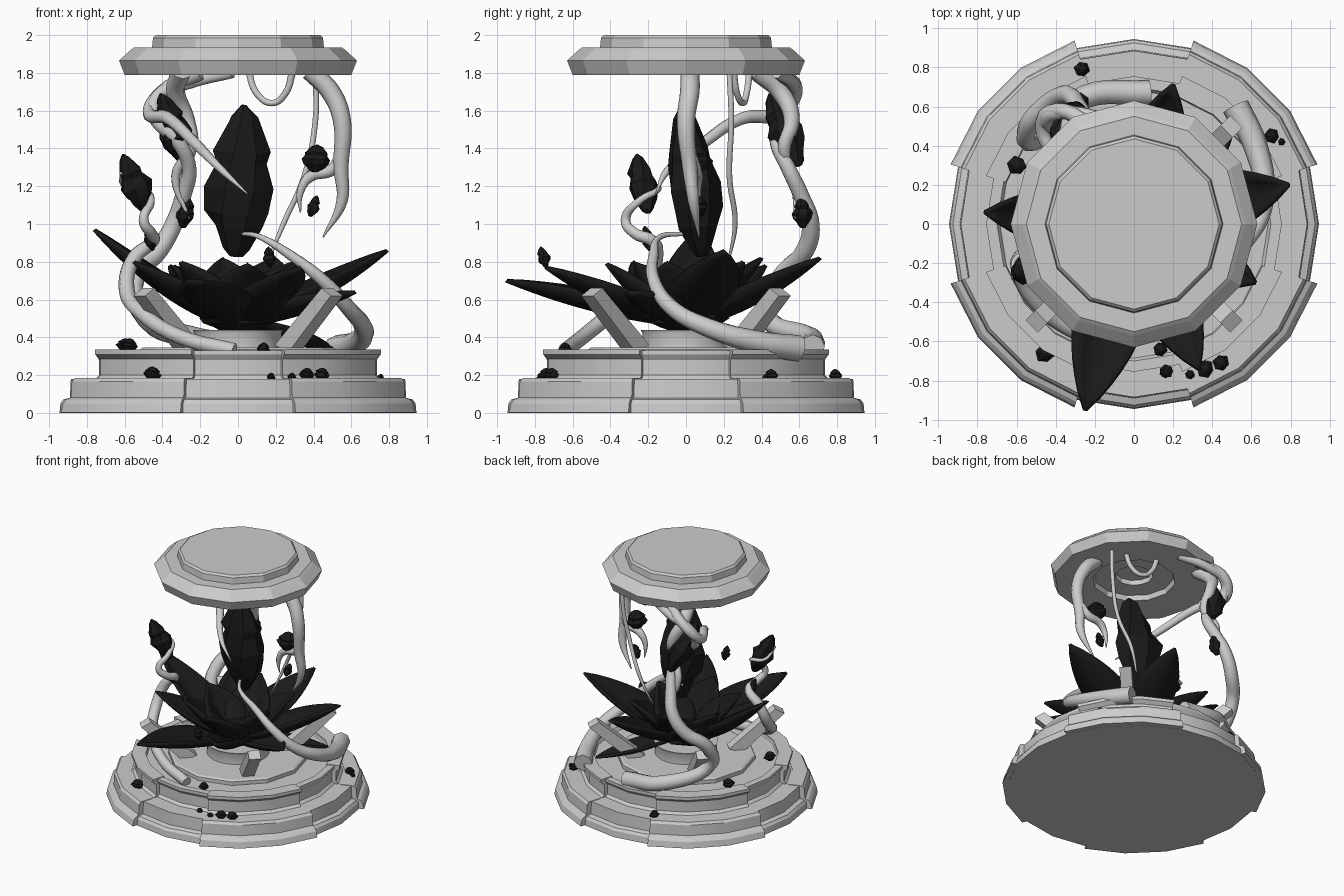
import bpy, bmesh, math, random
from mathutils import Vector

random.seed(4)
black = bpy.data.materials.new("black")
black.diffuse_color = (0.01, 0.01, 0.01, 1)


def ring_mesh(name, rings, closed=True, caps=True, mat=None, smooth=None):
    """Bridge successive rings of points into one mesh object."""
    bm = bmesh.new()
    vs = [[bm.verts.new(p) for p in r] for r in rings]
    for a, b in zip(vs, vs[1:]):
        n = len(a)
        for i in range(n if closed else n - 1):
            j = (i + 1) % n
            bm.faces.new((a[i], a[j], b[j], b[i]))
    if caps:
        bm.faces.new(vs[0])
        bm.faces.new(vs[-1])
    bmesh.ops.recalc_face_normals(bm, faces=bm.faces)
    me = bpy.data.meshes.new(name)
    bm.to_mesh(me)
    bm.free()
    ob = bpy.data.objects.new(name, me)
    bpy.context.collection.objects.link(ob)
    if mat:
        me.materials.append(mat)
    if smooth:
        bpy.ops.object.select_all(action='DESELECT')
        ob.select_set(True)
        bpy.context.view_layer.objects.active = ob
        bpy.ops.object.shade_smooth_by_angle(angle=math.radians(smooth))
    return ob


def polar(r, deg, z):
    a = math.radians(deg)
    return (r * math.cos(a), r * math.sin(a), z)


def lathe(name, profile, n, smooth=None):
    return ring_mesh(name, [[polar(r, 360 * i / n, z) for i in range(n)] for r, z in profile],
                     smooth=smooth)


def block(name, section, a0, a1, steps):
    """Sweep a closed section through part of a turn."""
    ring_mesh(name, [[polar(r, a0 + (a1 - a0) * i / steps, z) for r, z in section]
                     for i in range(steps + 1)], smooth=25)


def vine(name, *pts):
    """Tapered tube; each point is x, y, z, radius."""
    cu = bpy.data.curves.new(name, 'CURVE')
    cu.dimensions = '3D'
    cu.bevel_depth = 1
    cu.bevel_resolution = 2
    cu.resolution_u = 6
    cu.use_fill_caps = True
    sp = cu.splines.new('BEZIER')
    sp.bezier_points.add(len(pts) - 1)
    for bp, p in zip(sp.bezier_points, pts):
        bp.co, bp.radius = p[:3], p[3]
        bp.handle_left_type = bp.handle_right_type = 'AUTO'
    ob = bpy.data.objects.new(name, cu)
    bpy.context.collection.objects.link(ob)
    bpy.ops.object.select_all(action='DESELECT')
    ob.select_set(True)
    bpy.context.view_layer.objects.active = ob
    bpy.ops.object.convert(target='MESH')
    bpy.ops.object.shade_smooth()


GEM = ((0, .2), (.05, .36), (.2, .66), (.3, .85), (.46, 1), (.62, .74), (.7, .78), (.92, .36), (1, .06))


def gem(name, a, b, r, flat=1.0, sides=7):
    """Faceted rough crystal between two points."""
    a, b = Vector(a), Vector(b)
    q = (b - a).to_track_quat('Z', 'Y')
    rings = []
    for t, f in GEM:
        ring = []
        for i in range(sides):
            k = r * f * random.uniform(.86, 1.1)
            x, y, _ = polar(k, 360 * i / sides + t * 40, 0)
            off = q @ Vector((x, y, 0))
            off.y *= flat
            ring.append(a.lerp(b, t) + off)
        rings.append(ring)
    ring_mesh(name, rings, mat=black)


def petal(name, tip, width=.32, base_z=.47, sag=.55, r0=.08):
    """Cupped pointed leaf, swept from the heart of the flower to its tip."""
    tip = Vector(tip)
    out = Vector((tip.x, tip.y, 0)).normalized()
    side = Vector((-out.y, out.x, 0))
    p0 = out * r0 + Vector((0, 0, base_z))
    p1 = p0.lerp(tip, .5)
    p1.z = p0.z + (tip.z - p0.z) * (.5 - sag * .5)
    rows = []
    for i in range(13):
        t = i / 12
        c = p0 * (1 - t) ** 2 + p1 * 2 * t * (1 - t) + tip * t * t
        tan = ((p1 - p0) * (1 - t) + (tip - p1) * t).normalized()
        up = tan.cross(side)
        if up.z < 0:
            up = -up
        w = width / 2 * max(.02, math.sin(math.pi * (.12 + .88 * t)) ** .8)
        rows.append([c + side * w * u + up * w * .5 * u * u for u in (-1, -.6, -.25, 0, .25, .6, 1)])
    ob = ring_mesh(name, rows, closed=False, caps=False, mat=black, smooth=60)
    m = ob.modifiers.new("thickness", 'SOLIDIFY')
    m.thickness, m.offset = .022, 0


# stepped base with four raised diagonal segments
lathe("base", [(.945, 0), (.94, .05), (.925, .07), (.89, .08), (.885, .18), (.755, .18), (.735, .2),
               (.735, .28), (.755, .31), (.755, .33), (.70, .33), (.685, .305), (.3, .305)], 20, 25)
for i in range(4):
    a = 18 + 90 * i
    block("lower_segment", [(.8, .002), (.985, .002), (.975, .05), (.955, .072), (.93, .082),
                            (.925, .165), (.91, .184), (.8, .184)], a, a + 54, 3)
    block("upper_segment", [(.69, .182), (.785, .182), (.765, .2), (.765, .285), (.795, .31),
                            (.795, .335), (.69, .335)], a, a + 54, 3)
lathe("inner_disc", [(.52, .30), (.52, .335), (.505, .345), (.1, .345)], 12)
lathe("pedestal", [(.235, .34), (.23, .42), (.24, .44), (.05, .44)], 24, 30)

# slanted support beams
for i in range(4):
    a = 45 + 90 * i
    o, s = Vector(polar(1, a, 0)), Vector(polar(.045, a + 90, 0))
    ring_mesh("support_beam", [[o * (r - d) + s * k + Vector((0, 0, z + e)) for k, d, e in
                                ((-1, 0, 0), (1, 0, 0), (1, dd, .04), (-1, dd, .04))]
                               for r, z, dd in ((.42, .32, .1), (.74, .62, .07))])

# twelve-sided cap with recessed underside
lathe("cap", [(.04, 1.87), (.14, 1.87), (.14, 1.83), (.3, 1.83), (.31, 1.79), (.6, 1.79), (.63, 1.865),
              (.57, 1.92), (.55, 1.935), (.455, 1.935), (.45, 1.985), (.435, 2.0), (.1, 2.0)], 12)

# lotus petals
for i, (x, y, z, w) in enumerate([
        (-.76, .06, .97, .32), (.79, .2, .86, .36), (-.25, -.95, .70, .36), (.2, .71, .82, .34),
        (.33, -.74, .77, .32), (.62, -.3, .64, .30), (-.55, -.28, .80, .3), (-.36, .42, .78, .3)]):
    petal("outer_petal", (x, y, z), w)
for x, y, z in ((-.3, -.28, .80), (.05, -.42, .79), (.32, -.1, .80), (.3, .3, .80), (-.08, .4, .82), (-.34, .1, .78)):
    petal("inner_petal", (x, y, z), .34, .46, .4)
petal("drooping_petal", (.5, .46, .34), .2, .47, -.8)
gem("flower_heart", (0, 0, .42), (0, 0, .6), .22)

# hanging crystals
gem("large_crystal", (-.01, .09, .83), (.03, -.02, 1.63), .205, .75)
for a, b, r in (((-.27, .6, 1.31), (-.41, .44, 1.69), .095),
                ((-.48, -.2, 1.06), (-.61, -.26, 1.37), .085),
                ((.41, .05, 1.27), (.42, .06, 1.42), .085),
                ((.38, .08, 1.04), (.42, .08, 1.15), .035),
                ((-.29, .62, .98), (-.27, .61, 1.15), .055),
                ((-.45, -.19, .86), (-.48, -.22, .99), .035),
                ((.17, -.74, .77), (.16, -.77, .88), .035)):
    gem("small_crystal", a, b, r)

# broken shards on the base steps
for x, y, z, r in ((-.27, .79, .18, .04), (-.6, .3, .33, .05), (.7, .45, .18, .04), (-.58, -.27, .33, .05),
                   (-.46, -.66, .18, .05), (.44, -.71, .18, .045), (.36, -.74, .18, .045),
                   (.17, -.75, .18, .025), (.28, -.77, .18, .025), (.75, .42, .18, .02), (.13, -.64, .32, .04)):
    gem("shard", (x, y, z - .01), (x + .01, y, z + r * 1.3), r, sides=6)

# twisting vines
vine("vine_right_root", (.52, .6, .34, .07), (.62, .4, .37, .062), (.665, .12, .45, .05), (.58, -.08, .56, .042),
     (.45, -.17, .70, .035), (.27, -.17, .84, .026), (.12, -.14, .93, .015), (.02, 0, .95, .011), (-.07, .15, .97, .008))
vine("vine_left_root", (-.02, -.64, .33, .04), (-.3, -.55, .40, .04), (-.5, -.4, .52, .042), (-.59, -.22, .66, .042),
     (-.55, -.16, .82, .04), (-.45, -.18, .91, .033), (-.46, -.27, .95, .03), (-.5, -.32, 1.02, .026),
     (-.46, -.25, 1.12, .02), (-.5, -.15, 1.18, .016), (-.6, -.17, 1.2, .012), (-.62, -.28, 1.27, .008))
vine("vine_back_root", (.08, .67, .35, .065), (-.25, .65, .40, .06), (-.52, .42, .54, .05), (-.54, .5, .72, .05),
     (-.42, .63, .86, .05), (-.34, .66, 1.0, .047), (-.29, .61, 1.15, .043), (-.26, .54, 1.3, .04),
     (-.32, .48, 1.44, .04), (-.44, .5, 1.57, .038), (-.42, .56, 1.68, .038), (-.25, .56, 1.75, .035), (-.03, .48, 1.8, .03))
vine("vine_back_drop", (-.3, .38, 1.81, .055), (-.33, .5, 1.7, .05), (-.27, .56, 1.55, .042), (-.25, .52, 1.4, .035),
     (-.33, .57, 1.25, .025), (-.26, .58, 1.03, .006))
vine("vine_spike", (-.2, .5, 1.8, .04), (-.4, .58, 1.7, .038), (-.47, .5, 1.59, .036), (-.37, .3, 1.56, .034),
     (-.22, .08, 1.42, .03), (-.08, -.1, 1.28, .02), (.05, -.16, 1.16, .004))
vine("vine_right_drop", (.38, .02, 1.81, .05), (.49, .02, 1.7, .052), (.55, .0, 1.55, .048), (.545, .02, 1.3, .04),
     (.55, .04, 1.12, .03), (.45, .07, .93, .004))
vine("vine_right_hook", (.54, .03, 1.36, .03), (.5, .05, 1.29, .034), (.38, .06, 1.25, .03), (.33, .06, 1.17, .02),
     (.33, .07, 1.06, .004))
vine("vine_thin", (.41, .23, 1.8, .015), (.41, .24, 1.55, .015), (.35, .23, 1.25, .015), (.24, .26, 1.0, .014),
     (.15, .22, .78, .005))
vine("vine_loop", (.05, .34, 1.84, .02), (.1, .32, 1.69, .018), (.18, .3, 1.64, .017), (.25, .27, 1.69, .018),
     (.29, .25, 1.81, .02))
